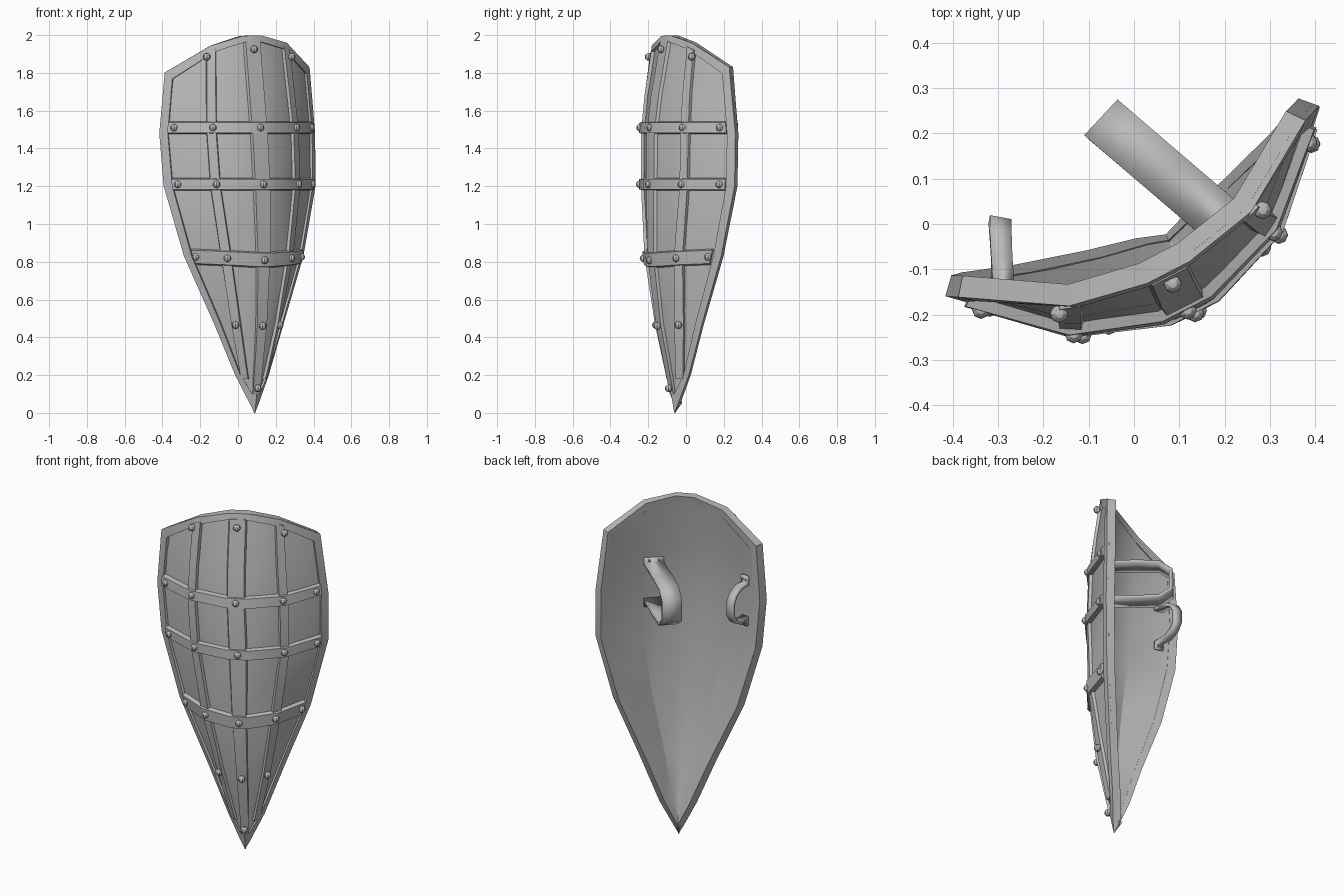
import bpy, bmesh, math
from mathutils import Vector

if "Cube" in bpy.data.objects:
    bpy.data.objects.remove(bpy.data.objects["Cube"])

steel = bpy.data.materials.new("grey steel")
steel.use_nodes = True
GREY = (0.5, 0.5, 0.5, 1)
steel.diffuse_color = GREY
steel.node_tree.nodes["Principled BSDF"].inputs["Base Color"].default_value = GREY

# Shield section by height: z, half width, edge depth, centre x, centre y
ROWS = [(0, .003, 0, .09, -.062), (.2, .1, .075, .108, -.097),
        (.47, .206, .155, .128, -.147), (.83, .355, .238, .138, -.187),
        (1.2, .451, .272, .132, -.19), (1.48, .463, .267, .117, -.187),
        (1.82, .43, .205, .09, -.149), (2, .405, .17, .076, -.108)]
ANGLE = math.radians(27)
SIDE = Vector((math.cos(ANGLE), math.sin(ANGLE), 0))
BACK = Vector((-SIDE.y, SIDE.x, 0))
# Bend across the width: flat middle, two creases each side
BEND = [(0, 0), (.13, .01), (.55, .265), (1, 1)]
COLS = [-1, -.55, -.13, .13, .55, 1]
LEVELS = [0, .05] + [r[0] for r in ROWS[1:6]] + [1.68]
RIM = .034
parts = []


def lerp_table(table, x):
    for a, b in zip(table, table[1:]):
        if x <= b[0]:
            break
    f = (x - a[0]) / (b[0] - a[0])
    return [p + (q - p) * f for p, q in zip(a, b)][1:]


def width(z):
    return lerp_table(ROWS, z)[0]


def top(t):
    return 2 - .18 * abs(t) ** 2.3 + .018 * min(t, 0) + .012 * max(t - .13, 0)


def surf(t, z, off=0):
    """Point on the bent face, pushed forward by off (less at the tip)."""
    w, depth, cx, cy = lerp_table(ROWS, z)
    p = Vector((cx, cy, z)) + SIDE * (t * w) + BACK * (depth * lerp_table(BEND, abs(t))[0])
    slope = math.copysign(2.2 * depth * min(abs(t), .78) ** 1.2 / w, t)
    normal = (SIDE * slope - BACK).normalized()
    return p + normal * off * min(1, .1 + z / .055)


def add(name, verts, faces):
    bm = bmesh.new()
    vs = [bm.verts.new(v) for v in verts]
    for f in faces:
        bm.faces.new([vs[i] for i in f])
    bmesh.ops.recalc_face_normals(bm, faces=bm.faces)
    mesh = bpy.data.meshes.new(name)
    bm.to_mesh(mesh)
    bm.free()
    obj = bpy.data.objects.new(name, mesh)
    bpy.context.collection.objects.link(obj)
    mesh.materials.append(steel)
    parts.append(obj)
    return obj


def sweep(name, sections, closed):
    """Join four-sided sections into a bar or a ring."""
    n = len(sections)
    faces = []
    for i in range(n if closed else n - 1):
        a, b = 4 * i, 4 * ((i + 1) % n)
        faces += [(a + k, a + (k + 1) % 4, b + (k + 1) % 4, b + k) for k in range(4)]
    if not closed:
        faces += [range(4), range(4 * n - 4, 4 * n)]
    return add(name, [v for s in sections for v in s], faces)


def ribbon(name, pairs, high):
    """Raised strip with chamfered edges along pairs of (t, z) points."""
    sections = []
    for a, b in pairs:
        c = [p + (q - p) * .1 for p, q in zip(a, b)]
        d = [q + (p - q) * .1 for p, q in zip(a, b)]
        sections.append([surf(*a, -.02), surf(*c, high), surf(*d, high), surf(*b, -.02)])
    sweep(name, sections, False)


# Bent board
pts = [(t, z) for z in LEVELS for t in COLS] + [(t, top(t)) for t in COLS]
nc, nr = len(COLS), len(LEVELS) + 1
size = nc * nr
quads = [(r * nc + c, r * nc + c + 1, (r + 1) * nc + c + 1, (r + 1) * nc + c)
         for r in range(nr - 1) for c in range(nc - 1)]
border = ([i for i in range(nc)] + [r * nc + nc - 1 for r in range(1, nr)]
          + [size - 2 - i for i in range(nc - 1)] + [r * nc for r in range(nr - 2, 0, -1)])
walls = [(a, b, b + size, a + size) for a, b in zip(border, border[1:] + border[:1])]
board = [surf(t, z, off) for off in (-.013, -.046) for t, z in pts]
add("shield_board", board, quads + [tuple(i + size for i in reversed(q)) for q in quads] + walls)


# Raised rim all round, narrower towards the tip
def rim_side(z, k):
    inner = max(0, 1 - RIM * min(1, .45 + z / 2) / width(z))
    return (k, z), (k * inner, max(z, .1))


edge = [((0, 0), (0, .1))] + [rim_side(z, 1) for z in LEVELS[1:]]
for t in reversed(COLS):
    inner = t * (1 - RIM / width(top(t)))
    edge.append(((t, top(t)), (inner, top(t) - RIM)))
edge += [rim_side(z, -1) for z in reversed(LEVELS[1:])]
sweep("rim", [[surf(*o, 0), surf(*i, 0), surf(*i, -.048), surf(*o, -.048)]
              for o, i in edge], True)


# Upright straps
def side_t(z):
    return .54 + .08 * max(0, .8 - z) / .35


def upright(name, centre, half, start):
    levels = [start] + [z for z in LEVELS if z > start] + [None]
    pairs = []
    for z in levels:
        ends = []
        for k in (-1, 1):
            zz = 1.88 if z is None else z
            t = centre(zz) + k * half(zz) / width(zz)
            ends.append((t, top(t) - .03 if z is None else z))
        pairs.append(ends)
    ribbon(name, pairs, .003)


def side_half(z):
    return .012 + .014 * min(1, z / .8)


upright("centre_strap", lambda z: 0, lambda z: .022 + .033 * min(1, z / 1.2), .1)
upright("left_strap", side_t, side_half, .18)
upright("right_strap", lambda z: -side_t(z), side_half, .18)

# Cross bands
BANDS = [("upper_band", 1.51, .034, 0), ("middle_band", 1.21, .034, 0),
         ("lower_band", .808, .044, .02)]
for name, z, half, rise in BANDS:
    ends = 1 - RIM / width(z)
    stops = [max(-ends, min(ends, t)) for t in COLS]
    ribbon(name, [((t, z + rise * abs(t) - half), (t, z + rise * abs(t) + half))
                  for t in stops], .011)


# Rivets
def rivet(name, place, radius):
    bpy.ops.mesh.primitive_uv_sphere_add(segments=8, ring_count=6, radius=radius, location=place)
    obj = bpy.context.object
    obj.name = name
    obj.data.materials.append(steel)
    parts.append(obj)


spots = [(0, 1.925), (0, .46), (0, .13)]
for k in (-1, 1):
    spots += [(k * .59, 1.885), (k * side_t(.46), .465)]
for name, z, half, rise in BANDS:
    spots += [(t, z + rise * abs(t)) for t in (-.87, -.53, 0, .53, .87)]
for t, z in spots:
    rivet("rivet", surf(t, z, .008), .02)


# Arm strap and hand grip: bent bands fixed to the back
def handle(name, base, out, across, half, profile):
    out = Vector(out).normalized()
    across = Vector(across).normalized() * half
    # mirror the upper half of the profile about mid height
    path = profile + [(o, -h) for o, h in reversed(profile)]
    verts = [base + out * o + Vector((0, 0, h)) + across * k for o, h in path for k in (-1, 1)]
    obj = add(name, verts, [(2 * i, 2 * i + 1, 2 * i + 3, 2 * i + 2)
                            for i in range(len(path) - 1)])
    solid = obj.modifiers.new("thickness", "SOLIDIFY")
    solid.thickness = .018
    solid.offset = 0
    for h in (-1, 1):
        for k in (-.5, .5):
            spot = base + across * k + out * .009
            rivet(name + "_pin", spot + Vector((0, 0, h * (profile[0][1] - .018))), .007)


handle("arm_strap", surf(.42, 1.47, -.055), (-.76, .65, 0), (.68, .73, 0), .054,
       [(0, .145), (0, .105), (.2, .11), (.32, .105), (.385, .06)])
handle("hand_grip", surf(-.82, 1.45, -.055), (-.05, 1, 0), (.97, -.18, 0), .024,
       [(0, .145), (0, .1), (.07, .1), (.12, .075), (.145, .035)])

# Smooth shading with sharp corners kept
bpy.ops.object.select_all(action="DESELECT")
for obj in parts:
    obj.select_set(True)
bpy.context.view_layer.objects.active = parts[0]
bpy.ops.object.shade_smooth_by_angle(angle=math.radians(25))
